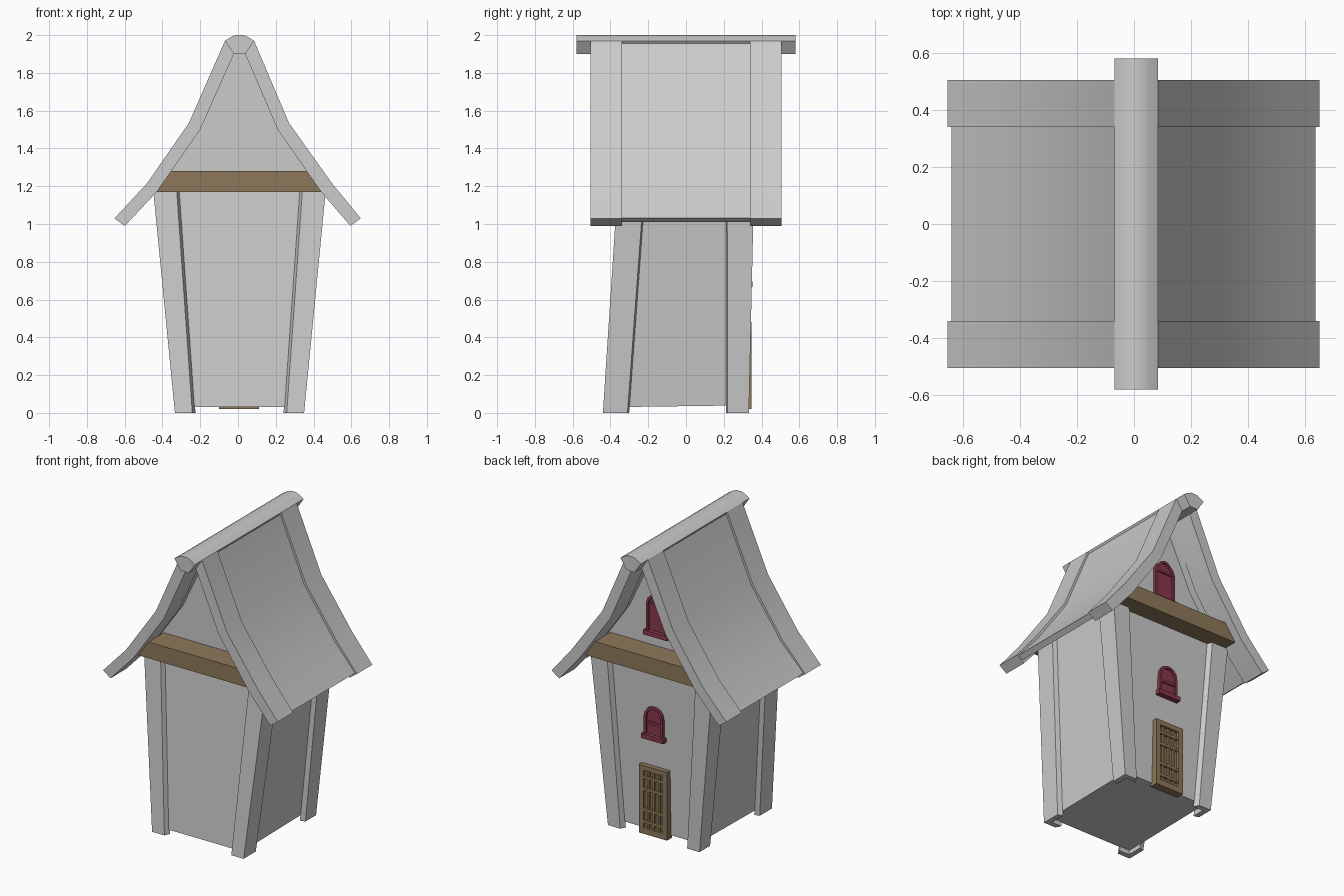
import bpy, bmesh, math

if "Cube" in bpy.data.objects:
    bpy.data.objects.remove(bpy.data.objects["Cube"])


def material(name, col):
    m = bpy.data.materials.new(name)
    m.diffuse_color = (*col, 1)
    m.use_nodes = True
    m.node_tree.nodes["Principled BSDF"].inputs["Base Color"].default_value = m.diffuse_color
    return m


WOOD = material("brown_wood", (0.27, 0.19, 0.10))
RED = material("red_paint", (0.25, 0.04, 0.07))


def finish(name, bm, mat=None, smooth=False):
    bmesh.ops.recalc_face_normals(bm, faces=bm.faces)
    me = bpy.data.meshes.new(name)
    bm.to_mesh(me)
    bm.free()
    if mat:
        me.materials.append(mat)
    if smooth:
        me.polygons.foreach_set("use_smooth", [True] * len(me.polygons))
        me.set_sharp_from_angle(angle=math.radians(32))
    ob = bpy.data.objects.new(name, me)
    bpy.context.collection.objects.link(ob)
    return ob


def loft(name, ring_a, ring_b, mat=None, smooth=False):
    """Solid between two matching rings of 3D points."""
    bm = bmesh.new()
    a = [bm.verts.new(p) for p in ring_a]
    b = [bm.verts.new(p) for p in ring_b]
    n = len(a)
    bm.faces.new(a)
    bm.faces.new(b)
    for i in range(n):
        bm.faces.new((a[i], a[(i + 1) % n], b[(i + 1) % n], b[i]))
    return finish(name, bm, mat, smooth)


def prism(name, prof, y0, y1, mat=None, smooth=False):
    """XZ profile extruded along y."""
    return loft(name, [(x, y0, z) for x, z in prof], [(x, y1, z) for x, z in prof], mat, smooth)


def box(name, x0, x1, y0, y1, z0, z1, mat):
    return prism(name, [(x0, z0), (x1, z0), (x1, z1), (x0, z1)], y0, y1, mat)


def frame(name, outer, inner, y0, y1, mat):
    """Hollow frame between two XZ outlines."""
    bm = bmesh.new()
    rings = [[bm.verts.new((x, y, z)) for x, z in prof]
             for prof, y in ((outer, y0), (outer, y1), (inner, y1), (inner, y0))]
    n = len(outer)
    for k in range(4):
        a, b = rings[k], rings[(k + 1) % 4]
        for i in range(n):
            j = (i + 1) % n
            bm.faces.new((a[i], a[j], b[j], b[i]))
    return finish(name, bm, mat)


CX = 0.008
TOP = 1.18

# Tapered wall core and gable
def rect(hx, ya, yb, za, zb):
    return [(CX - hx, ya, za), (CX + hx, ya, za), (CX + hx, yb, zb), (CX - hx, yb, zb)]

loft("walls", rect(0.312, -0.41, 0.302, 0.03, 0.04), rect(0.427, -0.335, 0.328, TOP, TOP))
half = [(0.45, 1.17), (0.45, 1.2), (0.24, 1.52), (0.05, 1.93)]
prism("gable", [(CX + x, z) for x, z in half] + [(CX - x, z) for x, z in reversed(half)], -0.285, 0.285)

# L-shaped corner posts
def post_ring(s, t, hx, hxi, y, yi, z):
    d = 0.035
    x, xi = CX + s * hx, CX + s * hxi
    return [(x, y, z), (xi, y, z), (xi - s * 0.017, y - t * d, z), (x - s * d, y - t * d, z),
            (x - s * d, yi - t * 0.009, z), (x, yi, z)]

for s, side in ((-1, "left"), (1, "right")):
    for t, end, yb, yib, yt, yit in ((-1, "front", -0.44, -0.31, -0.363, -0.223),
                                     (1, "back", 0.333, 0.22, 0.36, 0.218)):
        loft(f"{end}_{side}_post", post_ring(s, t, 0.342, 0.25, yb, yib, 0),
             post_ring(s, t, 0.457, 0.333, yt, yit, TOP))

# Curved roof: thick end strips and a slightly recessed middle on each side
edge = [(0.03, 1.9, CX), (0.077, 1.97, CX), (0.265, 1.535, 0.005), (0.49, 1.215, 0.008),
        (0.652, 1.03, -0.002), (0.597, 0.99, -0.002), (0.435, 1.17, 0.005), (0.205, 1.5, 0.005)]
middle = [(0.03, 1.9, CX), (0.07, 1.955, CX), (0.252, 1.527, 0.005), (0.477, 1.205, 0.008),
          (0.638, 1.033, -0.002), (0.607, 1.01, -0.002), (0.445, 1.175, 0.005), (0.215, 1.505, 0.005)]
for s, side in ((-1, "left"), (1, "right")):
    def prof(pts):
        return [(s * x + dx, z) for x, z, dx in pts]
    prism(f"{side}_roof_panel", prof(middle), -0.345, 0.345, smooth=True)
    prism(f"{side}_roof_front_edge", prof(edge), -0.505, -0.34, smooth=True)
    prism(f"{side}_roof_back_edge", prof(edge), 0.34, 0.505, smooth=True)

# Ridge cap
prism("ridge_cap", [(CX + x, z) for x, z in ((-0.077, 1.97), (-0.045, 1.99), (-0.02, 2), (0.02, 2),
      (0.045, 1.99), (0.077, 1.97), (0.03, 1.9), (-0.03, 1.9))], -0.58, 0.58, smooth=True)

# Gable beams
for end, t in (("front", -1), ("back", 1)):
    prism(f"{end}_beam", [(-0.43, 1.17), (0.44, 1.17), (0.366, 1.28), (-0.354, 1.28)],
          t * 0.25, t * 0.45, WOOD)

# Door on the back: frame, panel, lattice
def rect2(x0, x1, z0, z1):
    return [(x0, z0), (x1, z0), (x1, z1), (x0, z1)]

frame("door_frame", rect2(-0.1, 0.11, 0.02, 0.48), rect2(-0.067, 0.077, 0.06, 0.447), 0.29, 0.346, WOOD)
box("door_panel", -0.07, 0.08, 0.29, 0.325, 0.05, 0.45, WOOD)
for i, x in enumerate((-0.035, 0.005, 0.045)):
    box(f"door_upright_{i}", x - 0.007, x + 0.007, 0.32, 0.338, 0.058, 0.45, WOOD)
for i, z in enumerate((0.1, 0.18, 0.32, 0.40)):
    box(f"door_rail_{i}", -0.07, 0.08, 0.32, 0.341, z - 0.009, z + 0.009, WOOD)

# Red windows on the back
def window(name, y, z0, z1, w, arch):
    h = z1 - z0
    def outline(m):
        hw, base, top = w - m, z0 + m, z1 - m
        pts = [(hw, base)] + [(hw * a, base + (top - base) * b) for a, b in arch]
        return [(CX + a, b) for a, b in pts] + [(CX - a, b) for a, b in reversed(pts) if a > 1e-6]
    frame(f"{name}_frame", outline(0), outline(0.016), y - 0.02, y + 0.02, RED)
    prism(f"{name}_pane", outline(0.008), y - 0.02, y + 0.006, RED)
    box(f"{name}_sill", CX - w - 0.013, CX + w + 0.013, y - 0.02, y + 0.032, z0 - 0.004, z0 + 0.026, RED)
    return h

window("lower_window", 0.32, 0.67, 0.885, 0.07,
       [(1, 0.66), (0.9, 0.82), (0.6, 0.95), (0.2, 1.0)])
box("lower_window_bar", CX - 0.06, CX + 0.06, 0.31, 0.335, 0.765, 0.782, RED)
window("upper_window", 0.287, 1.355, 1.645, 0.077,
       [(1, 0.72), (0.85, 0.84), (0.3, 0.98), (0, 1.0)])
box("upper_window_bar", CX - 0.066, CX + 0.066, 0.28, 0.302, 1.56, 1.574, RED)
